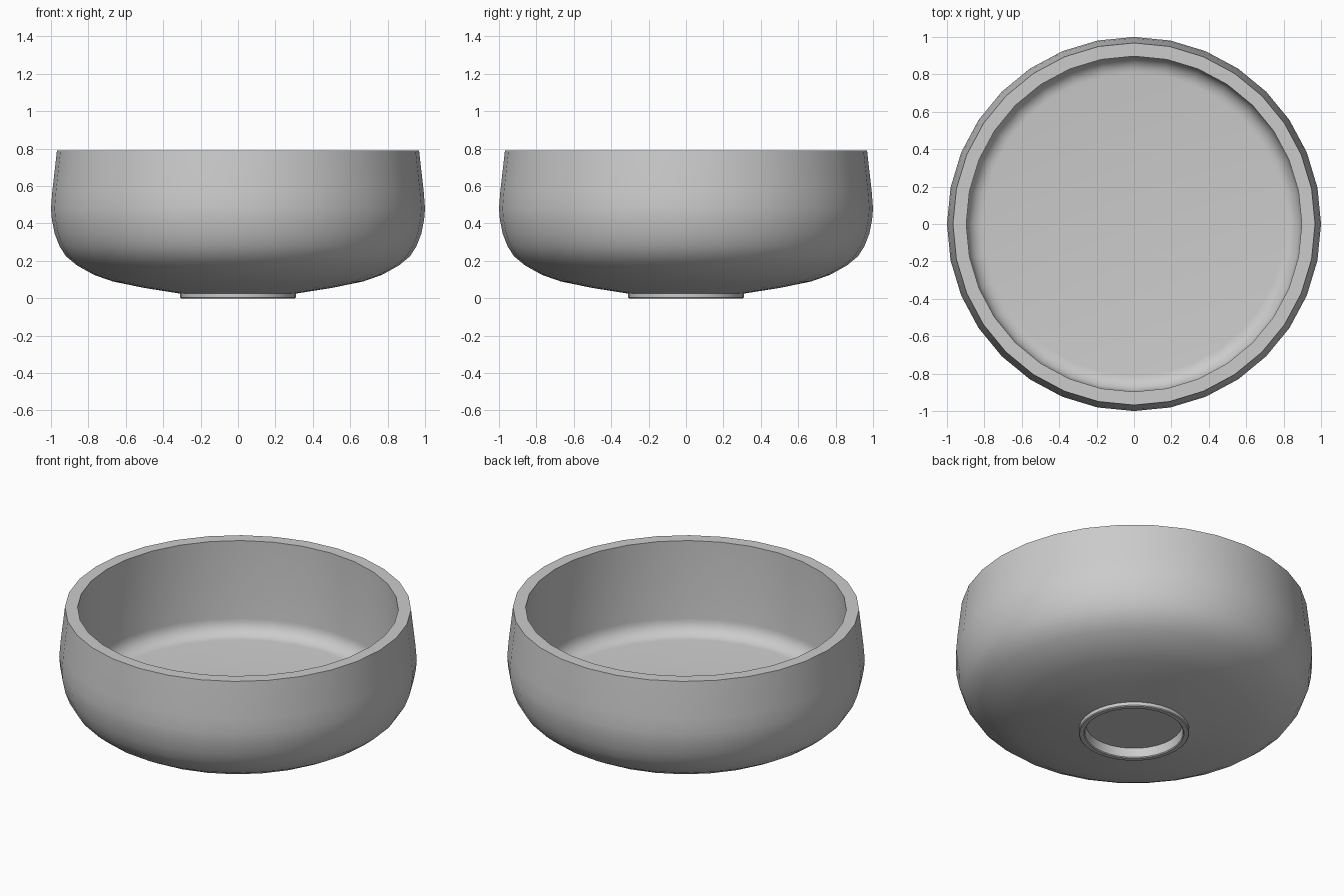
import bpy, bmesh, math

cube = bpy.data.objects.get("Cube")
if cube:
    bpy.data.objects.remove(cube, do_unlink=True)

# Plain grey material
grey = bpy.data.materials.new("light_grey")
grey.use_nodes = True
colour = (0.6, 0.6, 0.6, 1)
grey.diffuse_color = colour
grey.node_tree.nodes["Principled BSDF"].inputs["Base Color"].default_value = colour

SIDES = 32


def lathe(name, profile):
    """Spin an (r, z) profile around z; its end points lie on the axis."""
    bm = bmesh.new()
    verts = [bm.verts.new((r, 0, z)) for r, z in profile]
    edges = [bm.edges.new(pair) for pair in zip(verts, verts[1:])]
    bmesh.ops.spin(bm, geom=verts + edges, axis=(0, 0, 1), cent=(0, 0, 0),
                   angle=math.tau, steps=SIDES, use_duplicate=False)
    bmesh.ops.remove_doubles(bm, verts=bm.verts, dist=0.0005)
    bmesh.ops.recalc_face_normals(bm, faces=bm.faces)
    mesh = bpy.data.meshes.new(name)
    bm.to_mesh(mesh)
    bm.free()
    obj = bpy.data.objects.new(name, mesh)
    bpy.context.collection.objects.link(obj)
    mesh.materials.append(grey)
    bpy.ops.object.select_all(action="DESELECT")
    obj.select_set(True)
    bpy.context.view_layer.objects.active = obj
    bpy.ops.object.shade_smooth_by_angle(angle=math.radians(35))
    return obj


# Recessed base and foot ring
foot = [(0, 0.06), (0.27, 0.06), (0.275, 0.005), (0.28, 0), (0.305, 0),
        (0.31, 0.005), (0.31, 0.025)]
# Rounded outer wall up to the rim
outside = [(0.5, 0.055), (0.67, 0.09), (0.77, 0.125), (0.86, 0.175),
           (0.92, 0.225), (0.955, 0.28), (0.98, 0.345), (0.995, 0.42),
           (1, 0.48), (0.993, 0.57), (0.968, 0.79)]
# Straight inner wall, rounded into the flat floor
FILLET, FLOOR, INNER = 0.09, 0.22, 0.897
inside = [(INNER, 0.79)]
for i in range(7):
    a = math.radians(15 * i)
    inside.append((INNER - FILLET * (1 - math.cos(a)),
                   FLOOR + FILLET * (1 - math.sin(a))))
inside.append((0, FLOOR))

lathe("bowl", foot + outside + inside)
